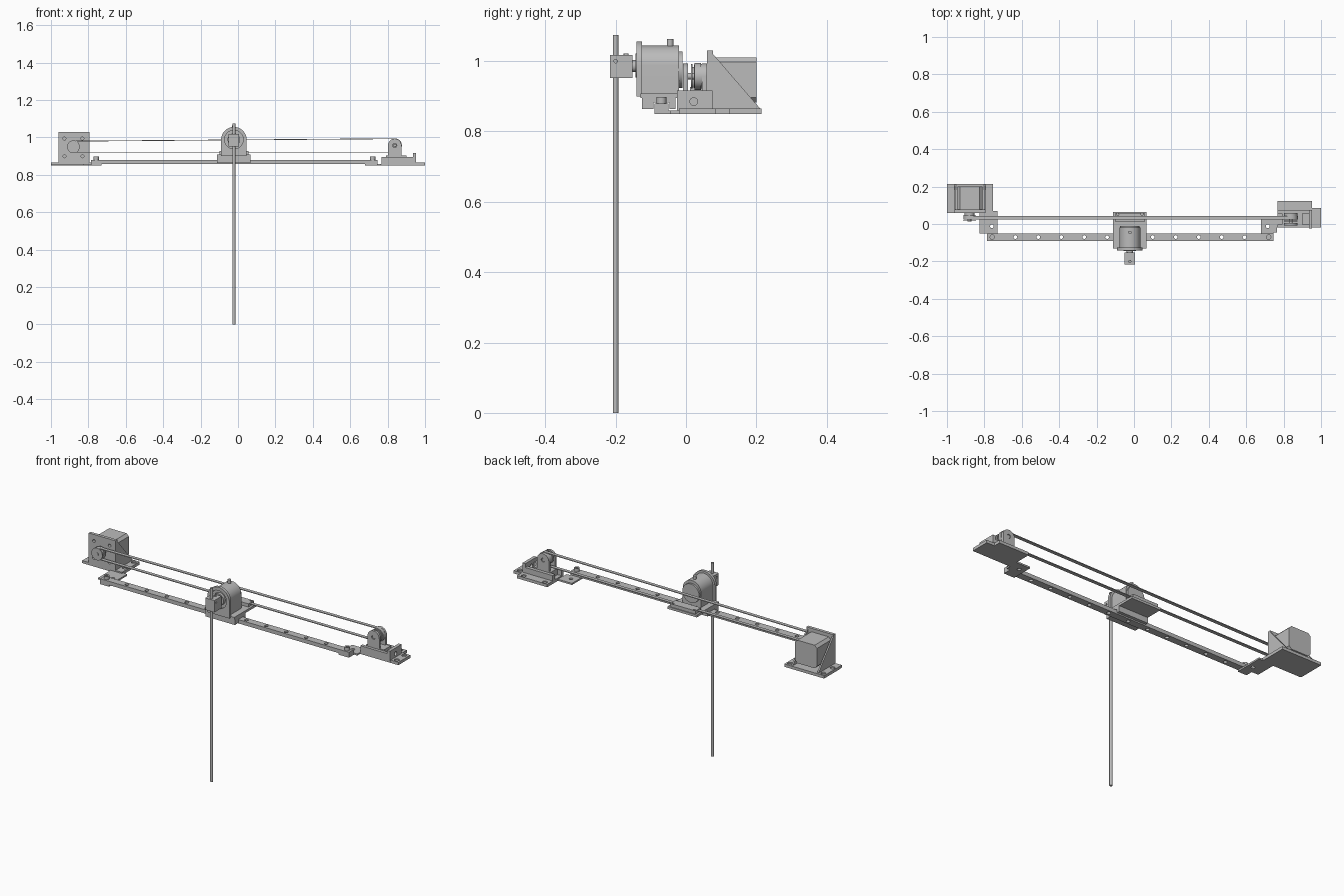
import bpy, bmesh, math
from mathutils import Matrix, Vector

cube = bpy.data.objects.get("Cube")
if cube:
    bpy.data.objects.remove(cube)

grey = bpy.data.materials.new("machined grey")
grey.use_nodes = True
grey.diffuse_color = (0.5, 0.5, 0.5, 1)
grey.node_tree.nodes["Principled BSDF"].inputs["Base Color"].default_value = (0.5, 0.5, 0.5, 1)
TURN = {"x": Matrix.Rotation(math.pi / 2, 4, "Y"), "y": Matrix.Rotation(-math.pi / 2, 4, "X"), "z": Matrix()}


def finish(name, bm, smooth=False):
    bmesh.ops.recalc_face_normals(bm, faces=bm.faces)
    mesh = bpy.data.meshes.new(name)
    bm.to_mesh(mesh)
    bm.free()
    mesh.materials.append(grey)
    ob = bpy.data.objects.new(name, mesh)
    bpy.context.collection.objects.link(ob)
    if smooth:
        bpy.ops.object.select_all(action="DESELECT")
        ob.select_set(True)
        bpy.context.view_layer.objects.active = ob
        bpy.ops.object.shade_smooth_by_angle(angle=math.radians(35))
    return ob


def box(name, x, y, z):
    bm = bmesh.new()
    size = Matrix.Diagonal((x[1] - x[0], y[1] - y[0], z[1] - z[0], 1))
    mid = Matrix.Translation((sum(x) / 2, sum(y) / 2, sum(z) / 2))
    bmesh.ops.create_cube(bm, size=1, matrix=mid @ size)
    return finish(name, bm)


def add_cyl(bm, centre, r, length, axis, n=32):
    bmesh.ops.create_cone(bm, cap_ends=True, segments=n, radius1=r, radius2=r, depth=length,
                          matrix=Matrix.Translation(centre) @ TURN[axis])


def cyl(name, centre, r, length, axis, n=32):
    bm = bmesh.new()
    add_cyl(bm, centre, r, length, axis, n)
    return finish(name, bm, True)


def prism(name, points, axis, lo, hi, smooth=False):
    """Extrude a profile: axis y takes (x, z) points, x takes (y, z), z takes (x, y)."""
    place = {"y": lambda a, b: (a, lo, b), "x": lambda a, b: (lo, a, b), "z": lambda a, b: (a, b, lo)}[axis]
    bm = bmesh.new()
    face = bm.faces.new([bm.verts.new(place(*p)) for p in points])
    out = bmesh.ops.extrude_face_region(bm, geom=[face])
    step = Vector([(hi - lo) * (axis == a) for a in "xyz"])
    bmesh.ops.translate(bm, vec=step, verts=[v for v in out["geom"] if isinstance(v, bmesh.types.BMVert)])
    return finish(name, bm, smooth)


def drill(ob, centres, r, axis, length=0.1):
    bm = bmesh.new()
    for c in centres:
        add_cyl(bm, c, r, length, axis, 20)
    cutter = finish("drill_cutter", bm)
    cutter.hide_render = True
    mod = ob.modifiers.new("holes", "BOOLEAN")
    mod.object, mod.solver = cutter, "EXACT"
    bpy.ops.object.select_all(action="DESELECT")
    ob.select_set(True)
    bpy.context.view_layer.objects.active = ob
    bpy.ops.object.modifier_apply(modifier="holes")
    bpy.data.objects.remove(cutter)


def arch(cx, cz, r, bottom, n=28):
    top = [(cx + r * math.cos(math.pi * i / n), cz + r * math.sin(math.pi * i / n)) for i in range(n + 1)]
    return top + [(cx - r, bottom), (cx + r, bottom)]


# Rail with its row of holes and the end screws
RAIL_Y = -0.07
rail = box("rail", (-0.785, 0.745), (-0.09, -0.05), (0.859, 0.88))
drill(rail, [(-0.634 + 0.1225 * i, RAIL_Y, 0.87) for i in range(11)], 0.01, "z")
for side, x in (("left", 0.72), ("right", -0.758)):
    screw = cyl(f"rail_screw_{side}", (x, RAIL_Y, 0.888), 0.014, 0.02, "z")
    drill(screw, [(x, RAIL_Y, 0.898)], 0.007, "z", 0.012)

# Motor mount: stepped foot, face plate and gussets
foot = prism("motor_foot", [(-1, 0.07), (-0.825, 0.07), (-0.825, -0.05), (-0.785, -0.05), (-0.785, -0.09),
                            (-0.73, -0.09), (-0.73, 0.07), (-0.755, 0.07), (-0.755, 0.215), (-1, 0.215)],
             "z", 0.85, 0.859)
drill(foot, [(-0.76, -0.012, 0.855)], 0.01, "z")
pad = box("motor_foot_pad", (-1, -0.755), (0.06, 0.215), (0.852, 0.866))
corners = [(x, y, 0.86) for x in (-0.98, -0.775) for y in (0.113, 0.193)]
drill(pad, corners, 0.013, "z", 0.02)
plate = box("motor_face_plate", (-0.96, -0.795), (0.06, 0.077), (0.86, 1.03))
drill(plate, [(x, 0.068, z) for x in (-0.928, -0.832) for z in (0.899, 0.994)], 0.008, "y")
for side, x in (("left", -0.803), ("right", -0.96)):
    prism(f"motor_gusset_{side}", [(0.077, 1.02), (0.21, 0.866), (0.077, 0.866)], "x", x, x + 0.008)
c = 0.014
prism("motor_body", [(-0.945 + c, 0.883), (-0.811 - c, 0.883), (-0.811, 0.883 + c), (-0.811, 1.011 - c),
                     (-0.811 - c, 1.011), (-0.945 + c, 1.011), (-0.945, 1.011 - c), (-0.945, 0.883 + c)],
      "y", 0.077, 0.2)

# Motor pulley and shaft
MX, MZ, IX, IZ = -0.88, 0.95, 0.838, 0.957
for name, y, r, length in (("hub", 0.052, 0.026, 0.014), ("rear_flange", 0.0445, 0.034, 0.004),
                           ("drum", 0.033, 0.027, 0.02), ("front_flange", 0.02, 0.034, 0.005)):
    cyl(f"motor_pulley_{name}", (MX, y, MZ), r, length, "y", 40)
cyl("motor_shaft", (MX, 0.045, MZ), 0.01, 0.062, "y")

# Idler mount: stepped foot, channel block and end stop
foot = prism("idler_foot", [(0.765, -0.02), (1, -0.02), (1, 0.085), (0.952, 0.085), (0.952, 0.123),
                            (0.767, 0.123), (0.767, 0.03), (0.68, 0.03), (0.68, -0.09), (0.745, -0.09),
                            (0.745, -0.045), (0.765, -0.045)], "z", 0.85, 0.859)
drill(foot, [(0.715, -0.012, 0.855)], 0.01, "z")
pad = prism("idler_foot_pad", [(0.767, -0.02), (1, -0.02), (1, 0.085), (0.952, 0.085),
                               (0.952, 0.123), (0.767, 0.123)], "z", 0.852, 0.866)
drill(pad, [(0.793, 0.107, 0.86), (0.922, 0.107, 0.86), (0.977, 0.064, 0.86), (0.977, 0, 0.86)], 0.013, "z", 0.02)
for side, y in (("front", (-0.02, -0.002)), ("rear", (0.055, 0.075))):
    box(f"idler_channel_{side}", (0.767, 0.935), y, (0.86, 0.896))
stop = box("idler_end_stop", (0.935, 0.953), (-0.025, 0.075), (0.86, 0.917))
drill(stop, [(0.94, 0.022, 0.885)], 0.011, "x")
box("idler_slider", (0.79, 0.9), (-0.004, 0.057), (0.866, 0.902))
for side, y in (("front", -0.008), ("rear", 0.046)):
    cheek = prism(f"idler_cheek_{side}", arch(IX, IZ, 0.036, 0.9), "y", y, y + 0.013, True)
    drill(cheek, [(IX, y, IZ)], 0.011, "y")
for name, y, r, length in (("drum", 0.033, 0.033, 0.02), ("front_flange", 0.0165, 0.04, 0.004),
                           ("rear_flange", 0.0435, 0.04, 0.004)):
    cyl(f"idler_pulley_{name}", (IX, y, IZ), min(r, 0.035), length, "y", 40)
cyl("idler_axle", (IX, 0.026, IZ), 0.009, 0.06, "y")

# Closed belt round both pulleys
def belt_loop(grow, n=20):
    pts = []
    for cx, cz, r, start in ((IX, IZ, 0.034, -90), (MX, MZ, 0.028, 90)):
        for i in range(n + 1):
            a = math.radians(start + 180 * i / n)
            pts.append((cx + (r + grow) * math.cos(a), cz + (r + grow) * math.sin(a)))
    return pts


bm = bmesh.new()
rings = [[bm.verts.new((x, y, z)) for x, z in belt_loop(g)]
         for g, y in ((0, 0.024), (0.004, 0.024), (0.004, 0.043), (0, 0.043))]
count = len(rings[0])
for a, b in zip(rings, rings[1:] + rings[:1]):
    for i in range(count):
        j = (i + 1) % count
        bm.faces.new((a[i], a[j], b[j], b[i]))
finish("belt", bm, True)

# Carriage straddling the rail, with belt clamp
CX = -0.022
for side, y in (("front", (-0.125, -0.093)), ("rear", (-0.047, -0.03))):
    box(f"carriage_skirt_{side}", (-0.112, 0.068), y, (0.864, 0.9))
box("carriage_bridge", (-0.112, 0.068), (-0.125, -0.03), (0.883, 0.9))
box("carriage_plate", (-0.112, 0.068), (-0.13, 0.065), (0.895, 0.908))
clamp = box("belt_clamp", (-0.1, 0.056), (0.012, 0.06), (0.908, 0.926))
drill(clamp, [(CX + s * 0.065, 0.052, 0.92) for s in (-1, 1)], 0.006, "z")

# Encoder housing: arched front plate, body and rear cap
AZ = 0.988
front = prism("encoder_front_plate", arch(CX, AZ, 0.068, 0.9), "y", -0.141, -0.125, True)
drill(front, [(CX, -0.14, AZ)], 0.05, "y", 0.024)
prism("encoder_saddle", arch(CX, AZ, 0.056, 0.905), "y", -0.125, -0.02, True)
cyl("encoder_cap", (CX, -0.016, AZ - 0.012), 0.052, 0.012, "y", 40)
cyl("encoder_boss", (CX, -0.134, AZ), 0.034, 0.02, "y")
cyl("encoder_set_screw", (CX, -0.045, 1.045), 0.009, 0.036, "z", 20)

# Pivot shaft, clamp block and hanging rod
cyl("pivot_shaft", (CX, -0.148, AZ - 0.002), 0.017, 0.02, "y")
block = box("rod_clamp", (CX - 0.028, CX + 0.028), (-0.216, -0.152), (0.952, 1.018))
drill(block, [(CX, -0.2, 1.0)], 0.005, "x", 0.1)
cyl("clamp_screw", (CX, -0.17, 1.019), 0.007, 0.006, "z", 20)
cyl("hanging_rod", (CX, -0.2, 0.5375), 0.008, 1.075, "z", 24)
